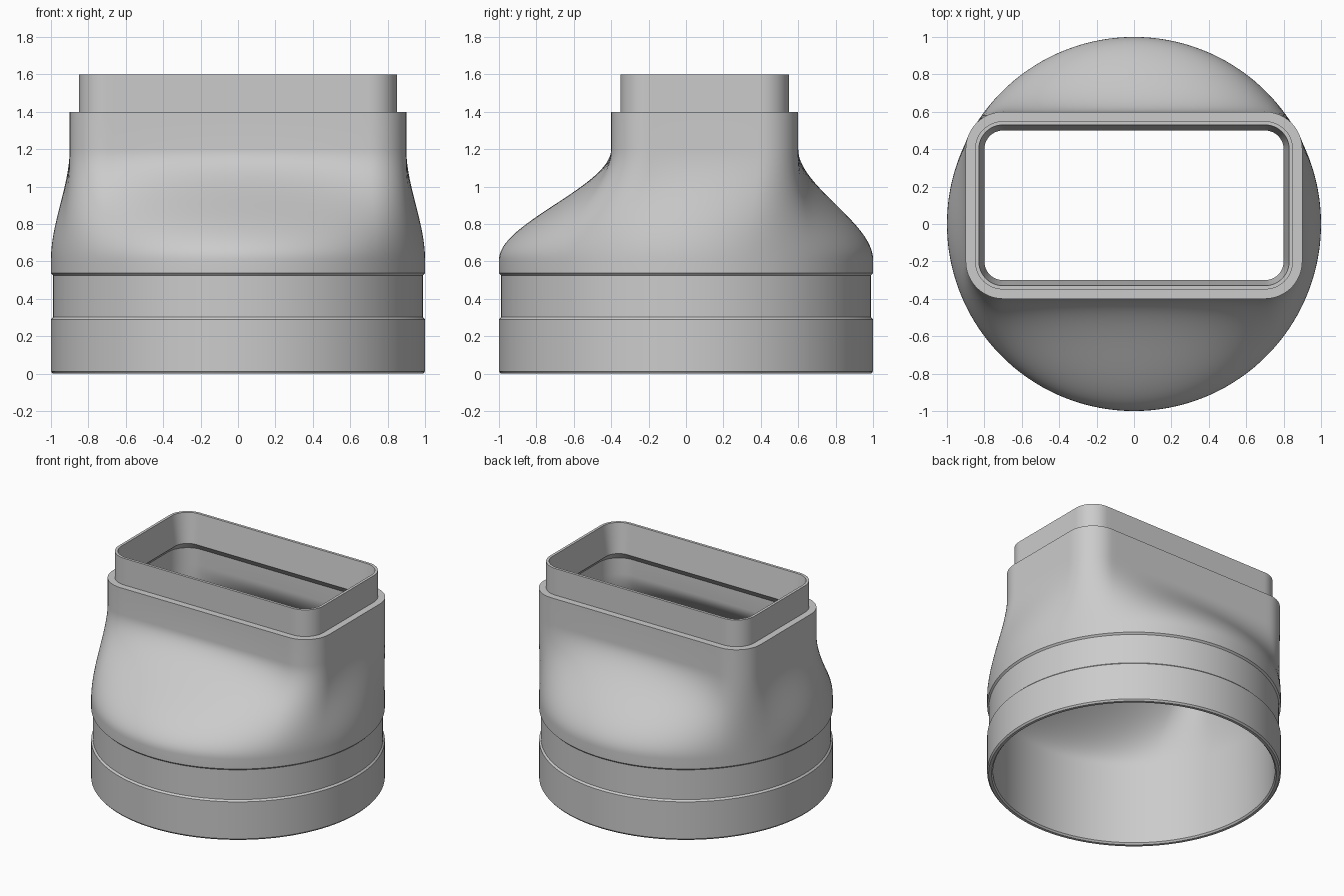
import bpy, bmesh
from math import sin, cos, radians, pi

cube = bpy.data.objects.get("Cube")
if cube:
    bpy.data.objects.remove(cube, do_unlink=True)

# Rectangular mouth, offset towards the back, and the round base
HALF_X, HALF_Y, CENTRE_Y, CORNER = 0.9, 0.5, 0.1, 0.2
LONG_DEG, SHORT_DEG, CORNER_DEG = 96, 41, 21.5
SIDE_STEPS, CORNER_STEPS = 36, 12
LOFT_START, LOFT_END, LOFT_STEPS = 0.61, 1.2, 28

grey = bpy.data.materials.new("grey plastic")
grey.use_nodes = True
grey.diffuse_color = (0.6, 0.6, 0.6, 1)
grey.node_tree.nodes["Principled BSDF"].inputs["Base Color"].default_value = (0.6, 0.6, 0.6, 1)


def outline(inset):
    """Matching points on the circle and on the rounded rectangle."""
    pairs = []
    r = CORNER - inset
    cx, cy = HALF_X - CORNER, HALF_Y - CORNER
    corners = [(cx, cy), (-cx, cy), (-cx, -cy), (cx, -cy)]
    angle = SHORT_DEG / 2
    for i, (x, y) in enumerate(corners):
        # Rounded corner
        for s in range(CORNER_STEPS):
            t = s / CORNER_STEPS
            a = (i + t) * pi / 2
            pairs.append((angle + t * CORNER_DEG, x + r * cos(a), y + r * sin(a)))
        angle += CORNER_DEG
        # Straight side to the next corner
        nx, ny = corners[(i + 1) % 4]
        a = (i + 1) * pi / 2
        span = SHORT_DEG if i % 2 else LONG_DEG
        for s in range(SIDE_STEPS):
            t = s / SIDE_STEPS
            pairs.append((angle + t * span,
                          x + (nx - x) * t + r * cos(a),
                          y + (ny - y) * t + r * sin(a)))
        angle += span
    return pairs


def ring(bm, inset, z, blend):
    """One loop of the shell; blend 0 is round, 1 is rectangular."""
    radius = 1 - inset
    verts = []
    for deg, x, y in outline(inset):
        a = radians(deg)
        verts.append(bm.verts.new((
            radius * cos(a) * (1 - blend) + x * blend,
            radius * sin(a) * (1 - blend) + (y + CENTRE_Y) * blend, z)))
    return verts


def loft(inset):
    """Smooth change from round to rectangular."""
    steps = []
    for s in range(LOFT_STEPS + 1):
        t = s / LOFT_STEPS
        steps.append((inset, LOFT_START + (LOFT_END - LOFT_START) * t, t * t * (3 - 2 * t)))
    return steps


# Outside: round sleeve with a shallow groove, loft, collar and spigot
sections = [(0.01, 0, 0), (0, 0.012, 0), (0, 0.29, 0), (0.012, 0.302, 0),
            (0.012, 0.525, 0), (0, 0.537, 0)]
sections += loft(0)
sections += [(0, 1.4, 1), (0.05, 1.4, 1), (0.05, 1.6, 1)]
# Inside: tapered socket, undercut, loft and round bore
sections += [(0.07, 1.6, 1), (0.1, 1.38, 1), (0.04, 1.32, 1)]
sections += loft(0.04)[::-1]
sections += [(0.04, 0.012, 0), (0.03, 0, 0)]

bm = bmesh.new()
rings = [ring(bm, *section) for section in sections]
count = len(rings[0])
for low, high in zip(rings, rings[1:] + rings[:1]):
    for i in range(count):
        j = (i + 1) % count
        bm.faces.new((low[i], low[j], high[j], high[i]))
bmesh.ops.recalc_face_normals(bm, faces=bm.faces)

mesh = bpy.data.meshes.new("duct_adapter")
bm.to_mesh(mesh)
bm.free()
mesh.materials.append(grey)
adapter = bpy.data.objects.new("duct_adapter", mesh)
bpy.context.collection.objects.link(adapter)
bpy.ops.object.select_all(action="DESELECT")
adapter.select_set(True)
bpy.context.view_layer.objects.active = adapter
bpy.ops.object.shade_smooth_by_angle(angle=radians(30))
